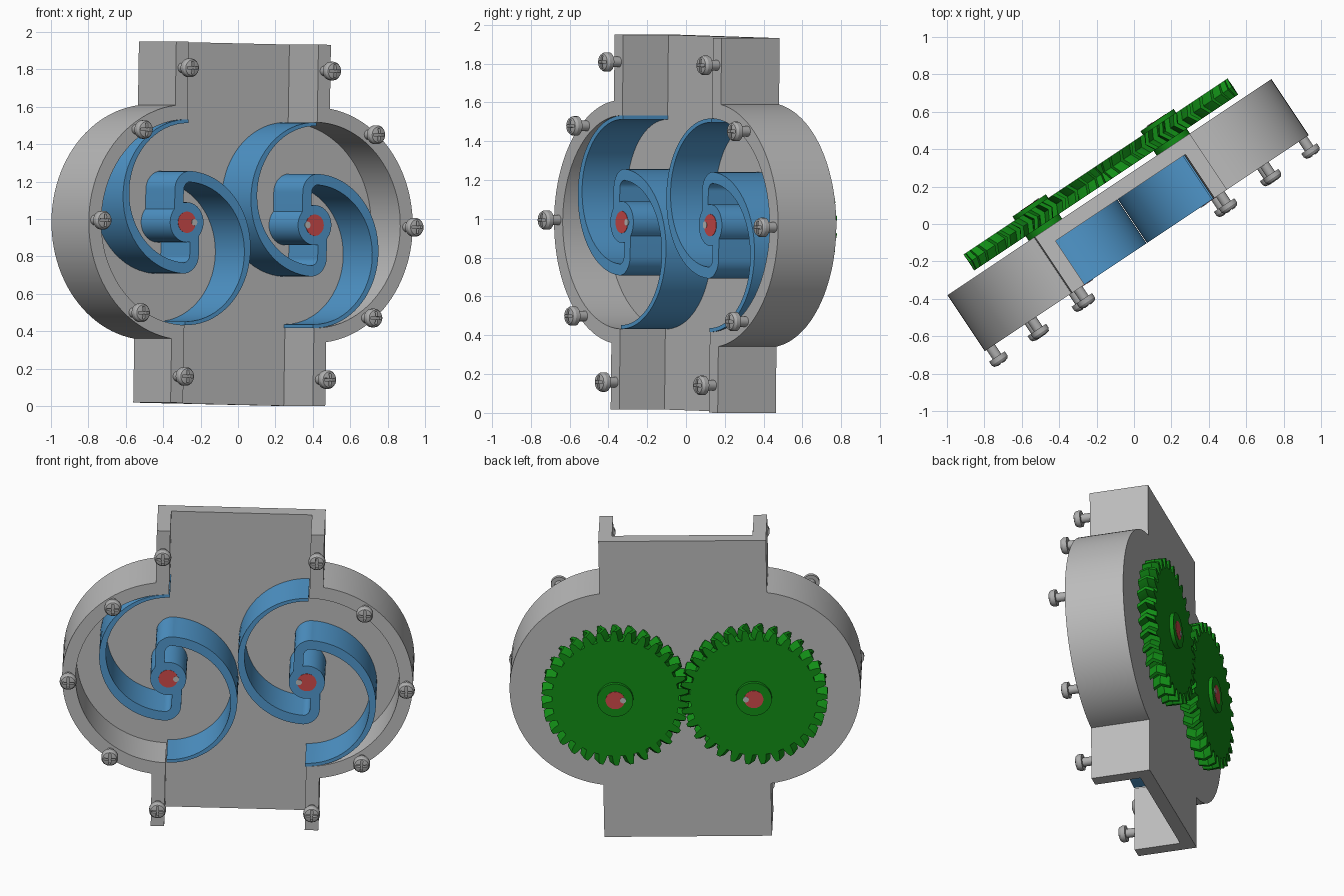
import bpy, bmesh, math
from math import cos, sin, radians, pi
from mathutils import Matrix

cube = bpy.data.objects.get("Cube")
if cube:
    bpy.data.objects.remove(cube, do_unlink=True)

# Working frame: x across the housing, y up, z out of the front cover side
FRAME = (Matrix.Translation((0, 0, 0.975)) @ Matrix.Rotation(radians(33.7), 4, 'Z')
         @ Matrix.Rotation(pi / 2, 4, 'X') @ Matrix.Rotation(-0.019, 4, 'Z'))
BACK, FLOOR, FRONT = -0.237, -0.157, 0.123
AXLE = 0.411            # distance of each shaft from the middle
R_OUT, R_IN = 0.63, 0.55
NECK_OUT, NECK_IN, NECK_TOP = 0.497, 0.417, 0.966


def material(name, rgb):
    m = bpy.data.materials.new(name)
    m.use_nodes = True
    m.diffuse_color = (*rgb, 1)
    m.node_tree.nodes["Principled BSDF"].inputs["Base Color"].default_value = (*rgb, 1)
    return m


GREY = material("housing grey", (0.50, 0.50, 0.50))
STEEL = material("screw steel", (0.42, 0.42, 0.42))
BLUE = material("rotor blue", (0.08, 0.31, 0.60))
RED = material("shaft red", (0.62, 0.07, 0.07))
GREEN = material("gear green", (0.006, 0.27, 0.008))


def arc(cx, cy, r, a0, a1, steps):
    angles = [radians(a0 + (a1 - a0) * i / steps) for i in range(steps + 1)]
    return [(cx + r * cos(a), cy + r * sin(a)) for a in angles]


def circle(cx, cy, r, steps=48):
    return arc(cx, cy, r, 0, 360, steps)[:-1]


def add_loft(bm, sections):
    """Skin equal-length outlines given as (outline, z) and cap both ends."""
    rings = [[bm.verts.new((x, y, z)) for x, y in pts] for pts, z in sections]
    for lo, hi in zip(rings, rings[1:]):
        for i in range(len(lo)):
            j = (i + 1) % len(lo)
            bm.faces.new((lo[i], lo[j], hi[j], hi[i]))
    bm.faces.new(rings[0][::-1])
    bm.faces.new(rings[-1])


def finish(name, bm, mat, shift=(0, 0, 0)):
    bmesh.ops.recalc_face_normals(bm, faces=bm.faces)
    mesh = bpy.data.meshes.new(name)
    bm.to_mesh(mesh)
    bm.free()
    mesh.materials.append(mat)
    return place(name, mesh, shift)


def place(name, mesh, shift=(0, 0, 0)):
    ob = bpy.data.objects.new(name, mesh)
    bpy.context.collection.objects.link(ob)
    ob.matrix_world = FRAME @ Matrix.Translation(shift)
    return ob


def solid(name, mat, prisms, shift=(0, 0, 0)):
    bm = bmesh.new()
    for pts, z0, z1 in prisms:
        add_loft(bm, [(pts, z0), (pts, z1)])
    return finish(name, bm, mat, shift)


# Housing: back plate outline and one C-shaped side wall, mirrored
join = math.degrees(math.acos((NECK_OUT - AXLE) / R_OUT))
outer = arc(AXLE, 0, R_OUT, -join, join, 48)
half = [(NECK_OUT, -NECK_TOP)] + outer + [(NECK_OUT, NECK_TOP)]
plate = half + [(-x, -y) for x, y in half]
solid("back_plate", GREY, [(plate, BACK, FLOOR)])

inner = arc(AXLE, 0, R_IN, 89.4, -89.4, 48)
wall = half + [(NECK_IN, NECK_TOP)] + inner + [(NECK_IN, -NECK_TOP)]
solid("left_wall", GREY, [(wall, FLOOR, FRONT)])
solid("right_wall", GREY, [([(-x, y) for x, y in wall], FLOOR, FRONT)])

# Rotor arm: a tapering half circle that hooks back into the hub
arm = (arc(0, 0.1375, 0.4125, 90, 267, 40) + arc(-0.02, -0.175, 0.10, 270, 360, 10)
       + [(0.08, -0.06), (0.025, -0.06)]
       + arc(-0.02, -0.175, 0.042, 360, 270, 10) + arc(0, 0.157, 0.373, 267, 90, 40))
opposite_arm = [(-x, -y) for x, y in arm]


# Gear: herringbone teeth lofted through a twisted middle section
TEETH = 30
PITCH = 2 * pi / TEETH


def gear_outline(phase):
    shape = [(-0.31, 0.377), (-0.23, 0.412), (-0.12, 0.438),
             (0.12, 0.438), (0.23, 0.412), (0.31, 0.377)]
    pts = []
    for k in range(TEETH):
        for off, r in shape:
            a = phase + (k + off) * PITCH
            pts.append((r * cos(a), r * sin(a)))
    return pts


for side, s in (("left", 1), ("right", -1)):
    at = (s * AXLE, 0, 0)
    solid(side + "_rotor", BLUE, [(arm, FLOOR, FRONT), (opposite_arm, FLOOR, FRONT),
                                  (circle(0, 0, 0.107), FLOOR, FRONT)], at)
    solid(side + "_shaft", RED, [(circle(0, 0, 0.057), -0.396, FRONT + 0.002)], at)
    solid(side + "_key_pin", GREY, [(circle(-s * 0.047, 0, 0.018, 20), -0.398, FRONT + 0.004)], at)

    phase = PITCH / 2 if s > 0 else 0
    bm = bmesh.new()
    add_loft(bm, [(gear_outline(phase), -0.370), (gear_outline(phase + s * 0.07), -0.3185),
                  (gear_outline(phase), -0.267)])
    add_loft(bm, [(circle(0, 0, 0.107), -0.394), (circle(0, 0, 0.107), BACK)])
    finish(side + "_gear", bm, GREEN, at)

# Cover screw: turned profile with a cross recess cut in the head
profile = [(0.027, 0.0), (0.027, 0.183), (0.050, 0.183), (0.050, 0.208),
           (0.042, 0.222), (0.022, 0.228)]
bm = bmesh.new()
add_loft(bm, [(circle(0, 0, r, 24), z) for r, z in profile])
screw = finish("screw_blank", bm, STEEL)
w, l = 0.007, 0.034
cross = [(w, w), (w, l), (-w, l), (-w, w), (-l, w), (-l, -w),
         (-w, -w), (-w, -l), (w, -l), (w, -w), (l, -w), (l, w)]
cutter = solid("cross_cutter", STEEL, [(cross, 0.205, 0.26)])
cut = screw.modifiers.new("cross_recess", 'BOOLEAN')
cut.operation, cut.object, cut.solver = 'DIFFERENCE', cutter, 'EXACT'
bpy.context.view_layer.update()
graph = bpy.context.evaluated_depsgraph_get()
screw_mesh = bpy.data.meshes.new_from_object(screw.evaluated_get(graph))
for helper in (screw, cutter):
    bpy.data.objects.remove(helper, do_unlink=True)

for side, s in (("left", 1), ("right", -1)):
    spots = [(0.457, 0.825), (0.747, 0.49), (1.003, 0), (0.747, -0.49), (0.457, -0.825)]
    for n, (x, y) in enumerate(spots, 1):
        place(f"{side}_screw_{n}", screw_mesh, (s * x, y, 0))

# Smooth curved sides, keep edges crisp
bpy.ops.object.select_all(action='DESELECT')
for ob in bpy.context.collection.objects:
    if ob.type == 'MESH':
        ob.select_set(True)
        bpy.context.view_layer.objects.active = ob
bpy.ops.object.shade_smooth_by_angle(angle=radians(25))
